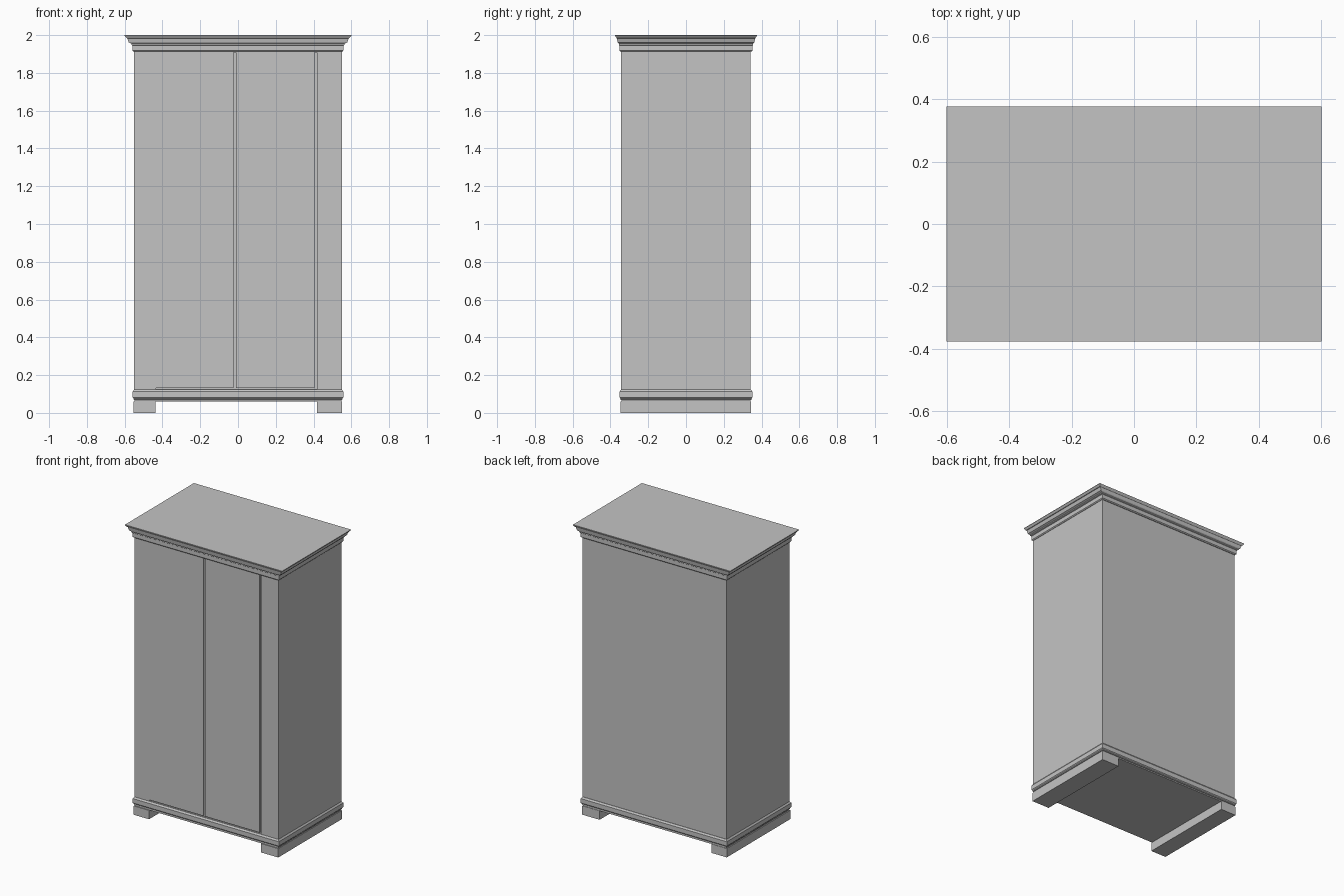
import bpy, bmesh

if "Cube" in bpy.data.objects:
    bpy.data.objects.remove(bpy.data.objects["Cube"])

grey = bpy.data.materials.new("plain grey")
grey.diffuse_color = (0.55, 0.55, 0.55, 1)
grey.use_nodes = True
grey.node_tree.nodes["Principled BSDF"].inputs["Base Color"].default_value = grey.diffuse_color


def finish(name, bm):
    bmesh.ops.recalc_face_normals(bm, faces=bm.faces)
    me = bpy.data.meshes.new(name)
    bm.to_mesh(me)
    bm.free()
    me.materials.append(grey)
    ob = bpy.data.objects.new(name, me)
    bpy.context.collection.objects.link(ob)
    return ob


def box(name, x0, x1, y0, y1, z0, z1):
    bm = bmesh.new()
    bmesh.ops.create_cube(bm, size=1)
    for v in bm.verts:
        v.co = ((x0 + x1) / 2 + v.co.x * (x1 - x0),
                (y0 + y1) / 2 + v.co.y * (y1 - y0),
                (z0 + z1) / 2 + v.co.z * (z1 - z0))
    return finish(name, bm)


def moulding(name, profile):
    """Stack of rectangular rings: (half width, half depth, height)."""
    bm = bmesh.new()
    rings = [[bm.verts.new((sx * hx, sy * hy, z))
              for sx, sy in ((-1, -1), (1, -1), (1, 1), (-1, 1))]
             for hx, hy, z in profile]
    for a, b in zip(rings, rings[1:]):
        for i in range(4):
            j = (i + 1) % 4
            bm.faces.new((a[i], a[j], b[j], b[i]))
    bm.faces.new(rings[0])
    bm.faces.new(rings[-1])
    return finish(name, bm)


# Cabinet carcass, set back behind the front panels
FRONT, RECESS, BACK = -0.344, -0.334, 0.342
LOW, HIGH = 0.13, 1.908
box("carcass", -0.55, 0.55, RECESS, BACK, 0.11, 1.93)

# Front frame and doors, with narrow gaps between them
box("left_stile", -0.55, -0.435, FRONT, RECESS, 0.11, 1.93)
box("right_stile", 0.418, 0.55, FRONT, RECESS, 0.11, 1.93)
box("left_door", -0.435, -0.024, FRONT, RECESS, LOW + 0.002, HIGH + 0.012)
box("right_door", -0.010, 0.406, FRONT, RECESS, LOW + 0.002, HIGH + 0.012)
box("top_rail", -0.435, 0.418, FRONT, RECESS, HIGH, 1.93)
box("bottom_rail", -0.435, 0.418, FRONT, RECESS, 0.11, 0.125)

# Base moulding
moulding("base_moulding", [
    (0.547, 0.342, 0.06), (0.547, 0.342, 0.068), (0.552, 0.347, 0.07),
    (0.552, 0.347, 0.076), (0.558, 0.352, 0.082), (0.558, 0.352, 0.112),
    (0.55, 0.344, 0.123)])

# Stepped cornice with flared top edge
moulding("cornice", [
    (0.552, 0.346, 1.912), (0.558, 0.352, 1.918), (0.558, 0.352, 1.945),
    (0.565, 0.356, 1.948), (0.565, 0.356, 1.955), (0.578, 0.362, 1.961),
    (0.586, 0.366, 1.983), (0.590, 0.368, 1.984), (0.600, 0.376, 1.997),
    (0.600, 0.376, 2.0)])

# Runner feet, full depth
box("left_foot", -0.553, -0.436, -0.348, 0.345, 0.0, 0.061)
box("right_foot", 0.418, 0.551, -0.348, 0.345, 0.0, 0.061)
